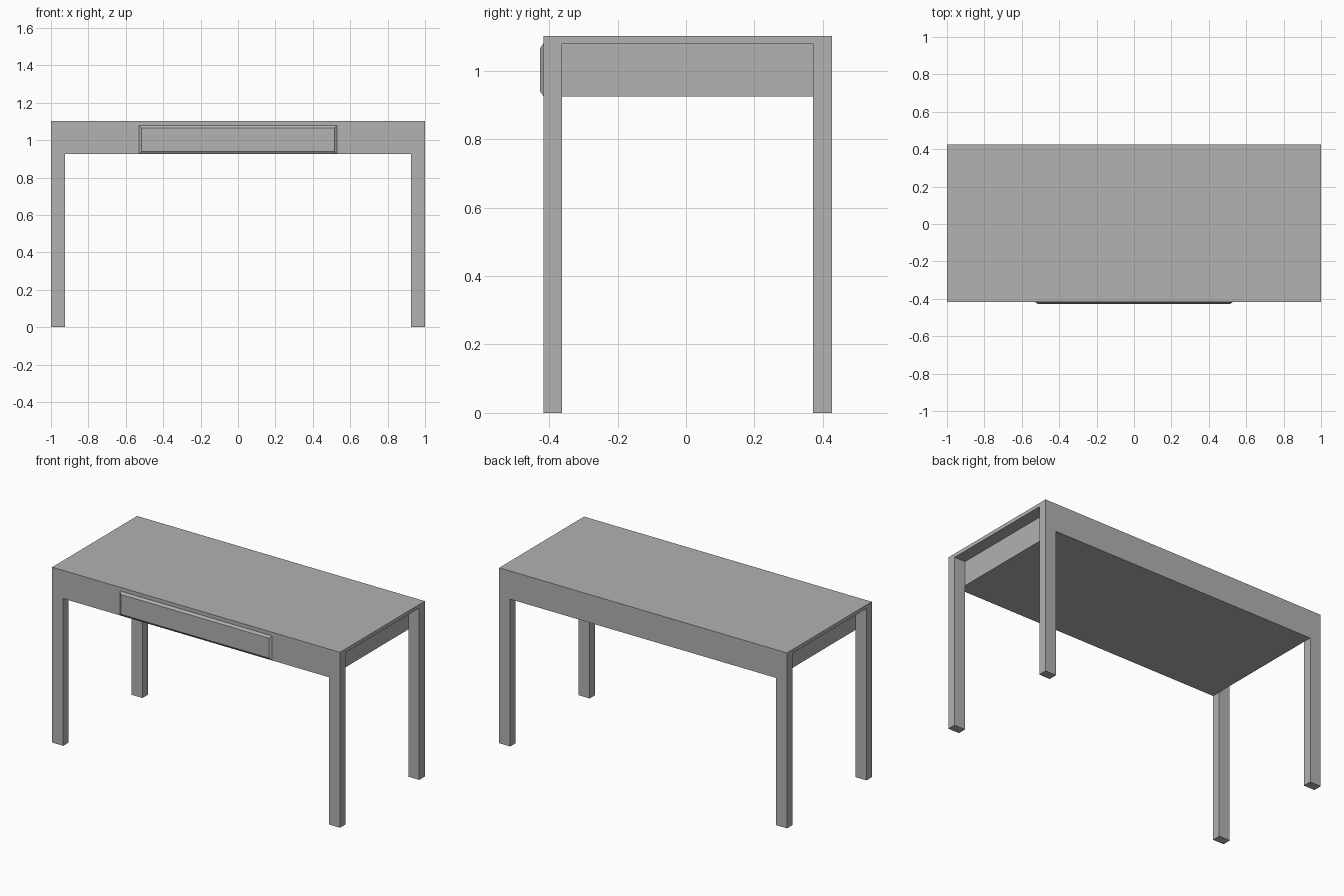
import bpy
import bmesh
from itertools import product

cube = bpy.data.objects.get("Cube")
if cube:
    bpy.data.objects.remove(cube, do_unlink=True)

grey = bpy.data.materials.new("plain_grey")
grey.use_nodes = True
color = (0.445, 0.445, 0.445, 1)
grey.diffuse_color = color
grey.node_tree.nodes["Principled BSDF"].inputs["Base Color"].default_value = color


def finish(bm, name):
    bmesh.ops.recalc_face_normals(bm, faces=bm.faces)
    mesh = bpy.data.meshes.new(name)
    bm.to_mesh(mesh)
    bm.free()
    mesh.materials.append(grey)
    obj = bpy.data.objects.new(name, mesh)
    bpy.context.collection.objects.link(obj)
    return obj


# Cut planes: leg sides, apron bottom, underside of the top
cuts = ((-1, -0.924, 0.924, 1),
        (-0.416, -0.363, 0.371, 0.426),
        (0, 0.925, 1.079, 1.102))


def solid(cell):
    x, y, z = cell
    if not all(0 <= c <= 2 for c in cell):
        return False
    if z == 2:                       # tabletop slab
        return True
    if z == 1:                       # aprons, recessed between the end legs
        return x == 1 or y != 1
    return x != 1 and y != 1         # four legs


# Table frame: one closed skin around all solid cells
bm = bmesh.new()
verts = {}


def vert(idx):
    if idx not in verts:
        verts[idx] = bm.verts.new([cuts[a][idx[a]] for a in range(3)])
    return verts[idx]


for cell in product(range(3), repeat=3):
    if not solid(cell):
        continue
    for axis, side in product(range(3), (0, 1)):
        neighbour = list(cell)
        neighbour[axis] += 2 * side - 1
        if solid(neighbour):
            continue
        u, v = (axis + 1) % 3, (axis + 2) % 3
        ring = []
        for du, dv in ((0, 0), (1, 0), (1, 1), (0, 1)):
            idx = list(cell)
            idx[axis] += side
            idx[u] += du
            idx[v] += dv
            ring.append(vert(tuple(idx)))
        bm.faces.new(ring)
bmesh.ops.recalc_face_normals(bm, faces=bm.faces)
bmesh.ops.dissolve_limit(bm, angle_limit=0.01, verts=bm.verts, edges=bm.edges)
finish(bm, "table_frame")

# Drawer front: shallow raised panel with chamfered rim
bm = bmesh.new()
rings = []
for inset, y in ((0, -0.414), (0, -0.417), (0.014, -0.427)):
    x, low, high = 0.529 - inset, 0.926 + inset, 1.079 - inset
    rings.append([bm.verts.new(p) for p in
                  ((-x, y, low), (x, y, low), (x, y, high), (-x, y, high))])
for a, b in zip(rings, rings[1:]):
    for i in range(4):
        j = (i + 1) % 4
        bm.faces.new((a[i], a[j], b[j], b[i]))
bm.faces.new(rings[0])
bm.faces.new(rings[-1])
finish(bm, "drawer_front")
